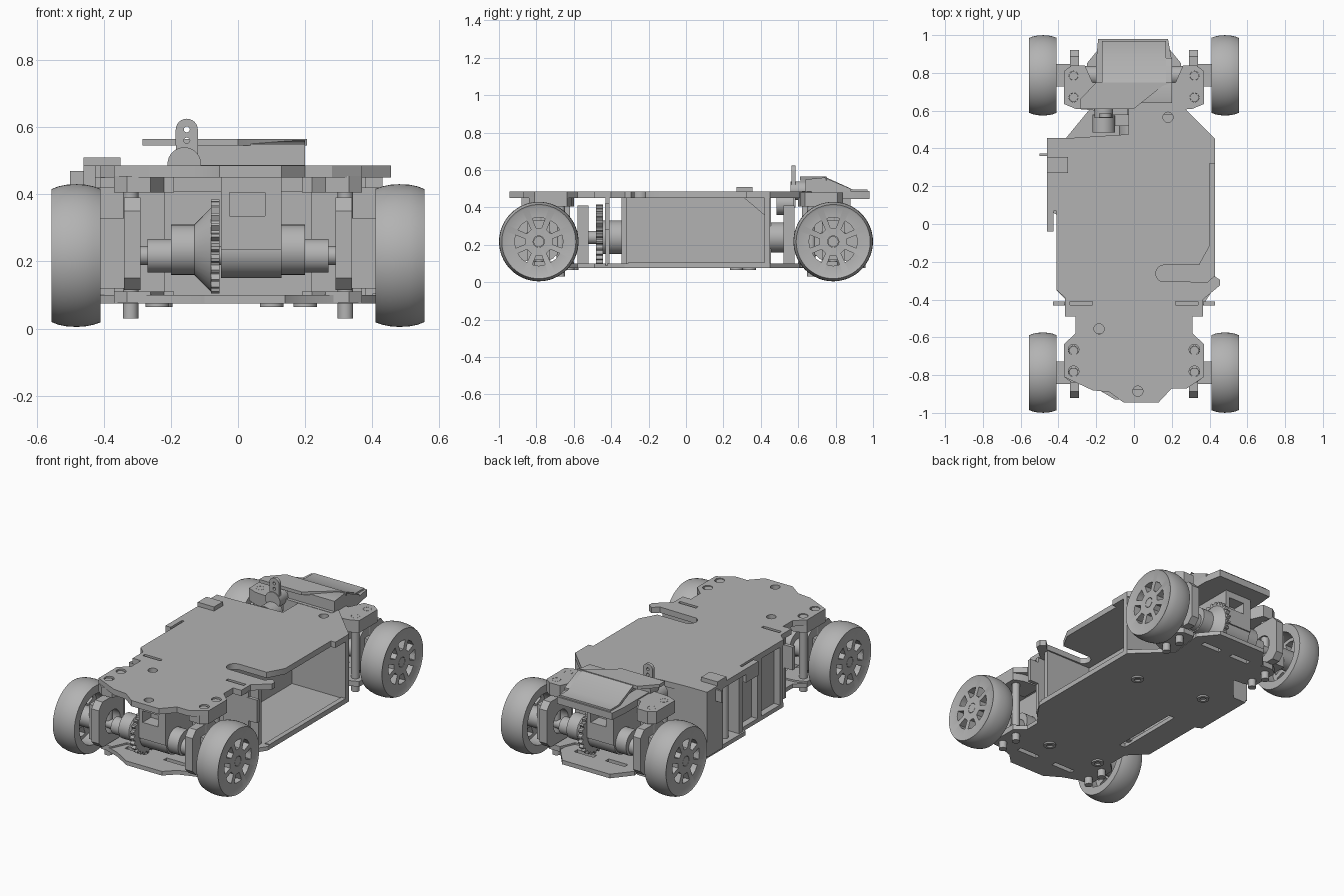
import bpy, bmesh, math
from mathutils import Matrix, Vector

cube = bpy.data.objects.get("Cube")
if cube:
    bpy.data.objects.remove(cube)

grey = bpy.data.materials.new("plain grey")
grey.use_nodes = True
grey.diffuse_color = (0.45, 0.45, 0.45, 1)
grey.node_tree.nodes["Principled BSDF"].inputs["Base Color"].default_value = grey.diffuse_color
TURN = {"x": Matrix.Rotation(math.pi / 2, 4, "Y"), "y": Matrix.Rotation(-math.pi / 2, 4, "X"), "z": Matrix()}


def finish(name, bm):
    bmesh.ops.recalc_face_normals(bm, faces=bm.faces)
    mesh = bpy.data.meshes.new(name)
    bm.to_mesh(mesh)
    bm.free()
    ob = bpy.data.objects.new(name, mesh)
    bpy.context.collection.objects.link(ob)
    mesh.materials.append(grey)
    return ob


def prism(name, pts, lo, hi, axis="z"):
    """Extrude a flat outline; the outline lies in xy, or in yz for axis x, or in xz for axis y."""
    place = {"z": lambda a, b, h: (a, b, h), "x": lambda a, b, h: (h, a, b), "y": lambda a, b, h: (a, h, b)}[axis]
    bm = bmesh.new()
    face = bm.faces.new([bm.verts.new(place(a, b, lo)) for a, b in pts])
    top = bmesh.ops.extrude_face_region(bm, geom=[face])["geom"]
    shift = Vector(place(0, 0, hi - lo))
    bmesh.ops.translate(bm, verts=[v for v in top if isinstance(v, bmesh.types.BMVert)], vec=shift)
    return finish(name, bm)


def box(name, x0, x1, y0, y1, z0, z1):
    x0, x1, y0, y1 = min(x0, x1), max(x0, x1), min(y0, y1), max(y0, y1)
    return prism(name, [(x0, y0), (x1, y0), (x1, y1), (x0, y1)], z0, z1)


def cyl(name, axis, centre, r, length, r2=None, n=32):
    bm = bmesh.new()
    bmesh.ops.create_cone(bm, cap_ends=True, segments=n, radius1=r, radius2=r if r2 is None else r2,
                          depth=length, matrix=Matrix.Translation(centre) @ TURN[axis])
    return finish(name, bm)


def circle(cx, cy, r, n, start=0, sweep=math.tau):
    return [(cx + r * math.cos(start + sweep * i / n), cy + r * math.sin(start + sweep * i / n)) for i in range(n)]


def gear(name, axis, a, b, r, lo, hi, teeth):
    pts = []
    for i in range(teeth * 4):
        t = math.tau * i / (teeth * 4)
        rr = r if i % 4 < 2 else r * 0.89
        pts.append((a + rr * math.cos(t), b + rr * math.sin(t)))
    return prism(name, pts, lo, hi, axis)


def cut(ob, cutters):
    for c in cutters:
        mod = ob.modifiers.new("cut", "BOOLEAN")
        mod.operation, mod.object, mod.solver = "DIFFERENCE", c, "EXACT"
        bpy.context.view_layer.objects.active = ob
        bpy.ops.object.modifier_apply(modifier=mod.name)
        bpy.data.objects.remove(c)
    return ob


def hole(x, y, r=0.027):
    return cyl("hole", "z", (x, y, 0.3), r, 1)


# Top deck with its open side slot, screw holes and thin slots
slot_end = circle(0.16, -0.262, 0.045, 8, math.pi / 2, math.pi)
deck = prism("top_deck", [
    (-0.055, -0.945), (0.13, -0.945), (0.2, -0.87), (0.28, -0.87), (0.37, -0.81), (0.37, -0.635), (0.31, -0.58),
    (0.31, -0.49), (0.365, -0.49), (0.365, -0.4), (0.455, -0.325), (0.455, -0.295), (0.425, -0.275), (0.39, -0.307)]
    + slot_end[::-1] + [
    (0.345, -0.217), (0.4, -0.117), (0.4, 0.32), (0.43, 0.32), (0.43, 0.45), (0.21, 0.67), (-0.03, 0.67),
    (-0.03, 0.475), (-0.34, 0.455), (-0.46, 0.455), (-0.46, 0.07), (-0.41, 0.07), (-0.41, -0.35), (-0.365, -0.39),
    (-0.365, -0.49), (-0.31, -0.49), (-0.31, -0.58), (-0.37, -0.635), (-0.37, -0.81), (-0.22, -0.88),
    (-0.13, -0.89)], 0.45, 0.485)
cut(deck, [hole(0.18, 0.565), hole(-0.185, -0.555), hole(0.02, -0.885)]
    + [hole(s * 0.32, y, 0.028) for s in (-1, 1) for y in (-0.665, -0.78)]
    + [box("slot", s * 0.22, s * 0.34, -0.43, -0.41, 0.4, 0.6) for s in (-1, 1)])
box("deck_block", -0.46, -0.35, 0.27, 0.355, 0.48, 0.51)
box("deck_side_tab", -0.46, -0.425, -0.04, 0.08, 0.4, 0.485)
box("deck_pin", -0.5, -0.45, 0.36, 0.372, 0.4, 0.47)

# Floor plate with slots and bosses
floor = prism("floor_plate", [
    (-0.1, -0.93), (0.14, -0.93), (0.2, -0.87), (0.37, -0.81), (0.37, -0.635), (0.31, -0.58), (0.31, -0.49),
    (0.37, -0.42), (0.43, -0.33), (0.43, 0.45), (0.22, 0.65), (-0.2, 0.65), (-0.36, 0.455), (-0.45, 0.455),
    (-0.45, 0.07), (-0.41, 0.05), (-0.41, -0.35), (-0.31, -0.45), (-0.31, -0.58), (-0.37, -0.635), (-0.37, -0.81),
    (-0.2, -0.87)], 0.075, 0.1)
cut(floor, [box("slot", -0.25, -0.21, -0.38, 0.06, 0, 0.2)]
    + [box("slot", s * 0.06, s * 0.2, -0.8, -0.77, 0, 0.2) for s in (-1, 1)])
for x, y in ((0.1, -0.63), (-0.24, -0.61), (0.2, 0.27), (-0.23, 0.34)):
    cut(cyl("floor_boss", "z", (x, y, 0.075), 0.035, 0.02), [hole(x, y, 0.018)])

# Battery bay on the left, electronics bay on the right
box("bay_spine", 0.04, 0.07, -0.33, 0.44, 0.09, 0.46)
box("bay_front_wall", 0.05, 0.38, -0.345, -0.315, 0.09, 0.46)
box("bay_rear_wall", 0.05, 0.43, 0.42, 0.45, 0.09, 0.46)
box("bay_lip", 0.4, 0.43, -0.31, 0.43, 0.09, 0.105)
prism("bay_gusset", [(0.3, 0.46), (0.43, 0.46), (0.43, 0.35)], 0.07, 0.1, "x")
box("right_inner_wall", -0.37, -0.34, -0.34, 0.44, 0.09, 0.46)
box("right_rear_wall", -0.45, 0.05, 0.425, 0.455, 0.09, 0.46)
box("right_corner_wall", -0.46, -0.43, 0.3, 0.455, 0.09, 0.46)
box("right_front_wall", -0.41, 0.05, -0.345, -0.315, 0.09, 0.46)
for y in (0.08, -0.14):
    box("right_post", -0.44 if y > 0 else -0.41, -0.36, y, y + 0.04, 0.09, 0.46)
cyl("right_rod", "z", (-0.4, 0.2, 0.28), 0.022, 0.36)
for s in (-1, 1):
    box("cross_wall", s * 0.2, s * 0.37, -0.43, -0.41, 0.09, 0.455)
    box("cross_wall_tab", s * 0.36, s * 0.43, -0.432, -0.41, 0.28, 0.42)

# Drive line along the middle
gear("spur_gear", "y", 0, 0.245, 0.17, -0.48, -0.445, 30)
cyl("drive_boss", "y", (0, -0.39, 0.24), 0.09, 0.13)
cyl("drive_shaft", "y", (0, 0, 0.24), 0.035, 1.3)
cyl("rear_drive_boss", "y", (0, 0.49, 0.24), 0.08, 0.12)


def wheel(side, y):
    """Crowned tyre and flat spoked rim turned around the axle."""
    profile = [(0.5, 0.03), (0.5, 0.15), (0.41, 0.15), (0.41, 0.199), (0.43, 0.206), (0.455, 0.211), (0.48, 0.2125),
               (0.51, 0.211), (0.535, 0.206), (0.555, 0.198), (0.55, 0.188), (0.55, 0.03)]
    n = 64
    bm = bmesh.new()
    rings = [[bm.verts.new((side * x, y + a, 0.2175 + b)) for a, b in circle(0, 0, r, n)] for x, r in profile]
    for k, ring in enumerate(rings):
        other = rings[(k + 1) % len(rings)]
        for i in range(n):
            bm.faces.new((ring[i], ring[(i + 1) % n], other[(i + 1) % n], other[i]))
    ob = finish("wheel", bm)
    gaps = []
    for k in range(8):
        t = math.tau * k / 8
        arc = [(r, t + d) for r, d in ((0.075, -0.2), (0.128, -0.27), (0.13, 0), (0.128, 0.27), (0.075, 0.2))]
        pts = [(y + r * math.cos(a), 0.2175 + r * math.sin(a)) for r, a in arc]
        gaps.append(prism("gap", pts, min(side * 0.46, side * 0.6), max(side * 0.46, side * 0.6), "x"))
    cut(ob, gaps)


# Each axle: the rear one is the front one turned half round
for e in (-1, 1):
    end = "front" if e < 0 else "rear"
    y, z = e * 0.787, 0.235
    case = box(end + "_gear_case", e * 0.05, -e * 0.13, e * 0.62, e * 0.88, z, 0.455)
    cut(case, [box("window", e * 0.025, -e * 0.08, e * 0.8, e * 0.95, 0.335, 0.405)])
    cyl(end + "_case_barrel", "x", (-e * 0.04, y, z), 0.085, 0.18)
    cyl(end + "_case_hub", "x", (-e * 0.165, y, z), 0.075, 0.07)
    gear(end + "_bevel_gear", "x", y, z + 0.01, 0.14, min(e * 0.055, e * 0.08), max(e * 0.055, e * 0.08), 24)
    r1, r2 = (0.125, 0.075) if e > 0 else (0.075, 0.125)
    cyl(end + "_bevel_cone", "x", (e * 0.105, y, z), r1, 0.05, r2)
    cyl(end + "_bevel_hub", "x", (e * 0.165, y, z), 0.075, 0.07)
    cyl(end + "_axle", "x", (0, y, 0.2175), 0.028, 1.1)
    box(end + "_bulkhead", -0.22, 0.22, e * 0.52, e * 0.58, 0.09, 0.41)
    for s in (-1, 1):
        wheel(s, y)
        cyl(end + "_joint_cup", "x", (s * 0.235, y, 0.2175), 0.05, 0.07)
        cyl(end + "_wheel_hub", "x", (s * 0.44, y, 0.2175), 0.06, 0.14)
        # Suspension mounts above and below, with pins through both
        arm = [(s * a, e * b) for a, b in ((0.19, 0.6), (0.31, 0.61), (0.37, 0.635), (0.37, 0.81), (0.33, 0.84),
                                           (0.26, 0.84), (0.22, 0.75), (0.19, 0.75))]
        cut(prism(end + "_upper_mount", arm, 0.405, 0.48 if e > 0 else 0.455),
            [hole(s * 0.32, e * b, 0.024) for b in (0.67, 0.785)])
        prism(end + "_lower_mount", arm, 0.078, 0.11)
        for b in (0.67, 0.785):
            cyl(end + "_pin", "z", (s * 0.32, e * b, 0.255), 0.023, 0.45)
        # Upright with a window for the axle
        up = prism(end + "_upright", [(y + e * a, b) for a, b in (
            (-0.1, 0.15), (-0.06, 0.115), (0.1, 0.115), (0.135, 0.15), (0.135, 0.35), (0.1, 0.39), (-0.06, 0.39),
            (-0.1, 0.35))], min(s * 0.29, s * 0.34), max(s * 0.29, s * 0.34), "x")
        cut(up, [cyl("bore", "x", (s * 0.32, y, z), 0.07, 0.2)])
        box(end + "_knuckle", s * 0.335, s * 0.41, y - 0.06, y + 0.06, 0.12, 0.33)

# Rear lower plate, bumper and cover
rear_plate = prism("rear_lower_plate", [(-0.22, 0.58), (0.22, 0.58), (0.25, 0.85), (0.16, 0.96), (-0.16, 0.96),
                                        (-0.25, 0.85)], 0.075, 0.1)
cut(rear_plate, [box("slot", s * 0.04, s * 0.17, 0.8, 0.83, 0, 0.2) for s in (-1, 1)])
prism("rear_bumper", [(-0.2, 0.62), (0.2, 0.62), (0.2, 0.87), (0.18, 0.98), (-0.19, 0.98), (-0.2, 0.87)], 0.445, 0.487)
prism("rear_cover_body", [(0.64, 0.48), (0.64, 0.55), (0.74, 0.56), (0.88, 0.5), (0.88, 0.48)], -0.12, 0.2, "x")
prism("rear_cover_top", [(-0.285, 0.61), (0, 0.61), (0.15, 0.73), (0.205, 0.75), (-0.2, 0.75), (-0.285, 0.66)],
      0.545, 0.565)
prism("rear_cover_flap", [(0.74, 0.545), (0.74, 0.565), (0.89, 0.497), (0.97, 0.497), (0.97, 0.485), (0.88, 0.485)],
      -0.17, 0.17, "x")

# Steering servo and horn
cyl("servo_barrel", "y", (-0.16, 0.53, 0.42), 0.06, 0.09)
cyl("servo_collar", "y", (-0.16, 0.6, 0.49), 0.05, 0.08)
horn = prism("servo_horn", [(-0.185, 0.4), (-0.12, 0.4)] + circle(-0.1525, 0.592, 0.033, 12, 0, math.pi)
             + [(-0.1855, 0.592)], 0.565, 0.585, "y")
cut(horn, [cyl("hole", "y", (-0.1525, 0.57, h), 0.009, 0.2, n=12) for h in (0.49, 0.525, 0.56, 0.593)])

# Smooth the round parts and keep the edges sharp
bpy.ops.object.select_all(action="DESELECT")
for ob in bpy.context.scene.objects:
    if ob.type == "MESH":
        ob.select_set(True)
        bpy.context.view_layer.objects.active = ob
bpy.ops.object.shade_smooth_by_angle(angle=math.radians(30))
